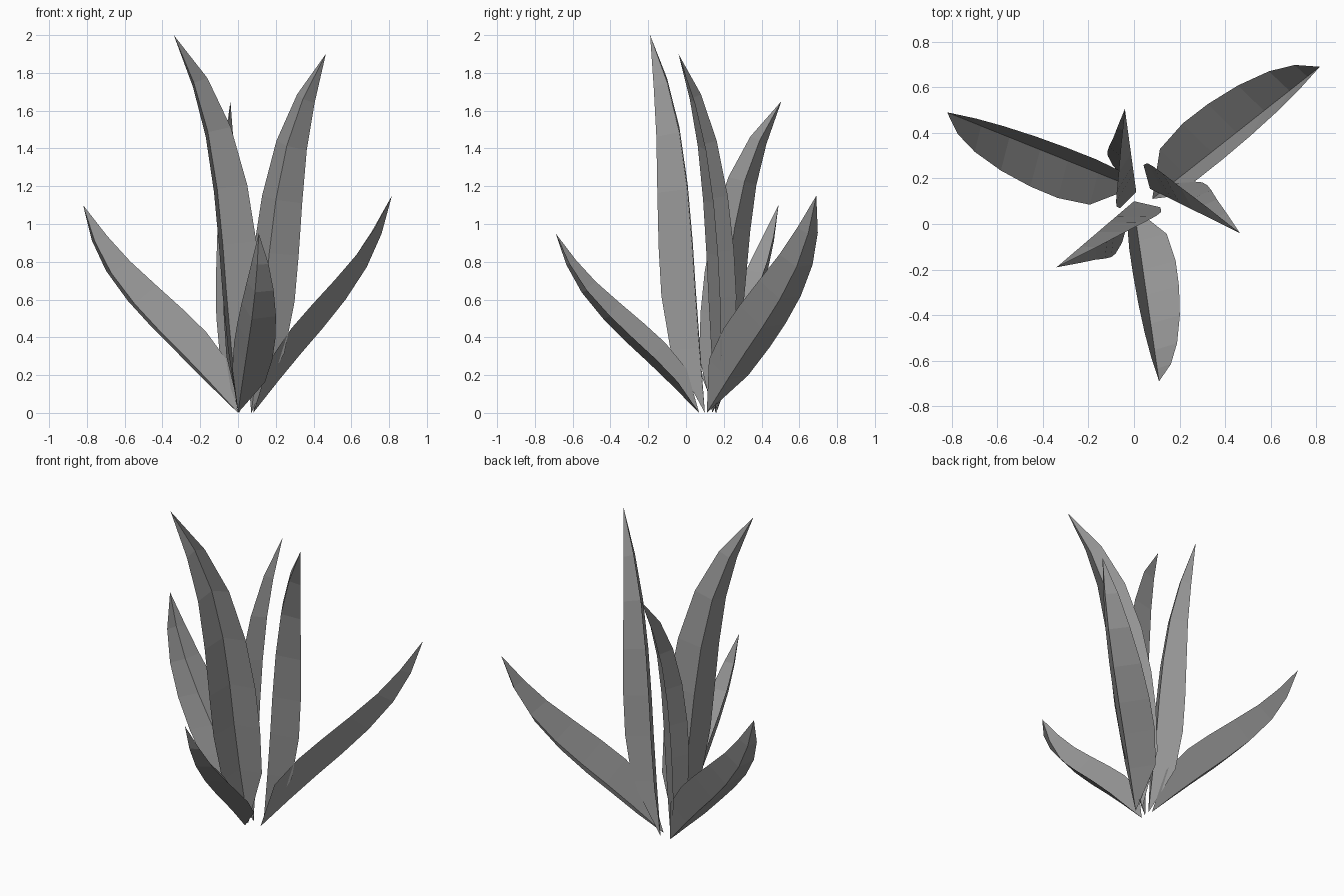
import bpy
import bmesh
from math import cos, sin, radians, copysign
from mathutils import Vector

cube = bpy.data.objects.get("Cube")
if cube:
    bpy.data.objects.remove(cube, do_unlink=True)

# Single flat colour
grey = bpy.data.materials.new("leaf_grey")
grey.use_nodes = True
colour = (0.3, 0.3, 0.3, 1)
grey.diffuse_color = colour
grey.node_tree.nodes["Principled BSDF"].inputs["Base Color"].default_value = colour

# Shared leaf outline: position along the leaf, sideways bow, half width
STATIONS = [
    (0, 0, 0), (0.17, 0.25, 0.85), (0.31, 0.5, 1), (0.435, 0.76, 0.99),
    (0.58, 0.98, 0.89), (0.73, 1, 0.69), (0.865, 0.68, 0.42), (1, 0, 0),
]
HALF_FOLD = 49
UP = Vector((0, 0, 1))


def add_leaf(name, base, tip, bow, roll, width):
    """Folded blade whose midrib arcs from base to tip.
    Positive bow sags outward, negative bow arches inward;
    roll is the direction the fold opens, measured from the leaf's left."""
    base, tip = Vector(base), Vector(tip)
    chord = tip - base
    left = UP.cross(chord).normalized()
    outward = left.cross(chord).normalized()
    ribs = [base + chord * s + outward * bow * b for s, b, w in STATIONS]

    bm = bmesh.new()
    last = len(ribs) - 1
    midrib = [bm.verts.new(p) for p in ribs]
    for side in (-1, 1):
        angle = radians(roll + side * HALF_FOLD)
        rim = [midrib[0]]
        for i in range(1, last):
            tangent = (ribs[i + 1] - ribs[i - 1]).normalized()
            opening = left.cross(tangent) * -copysign(1, bow)
            spread = left * cos(angle) + opening * sin(angle)
            rim.append(bm.verts.new(ribs[i] + spread * width * STATIONS[i][2]))
        rim.append(midrib[last])
        # Quads along the blade, triangles at both points
        for i in range(last):
            corners = [midrib[i], midrib[i + 1], rim[i + 1], rim[i]]
            bm.faces.new(list(dict.fromkeys(corners)))
    bmesh.ops.recalc_face_normals(bm, faces=bm.faces)

    mesh = bpy.data.meshes.new(name)
    bm.to_mesh(mesh)
    bm.free()
    mesh.materials.append(grey)
    leaf = bpy.data.objects.new(name, mesh)
    bpy.context.collection.objects.link(leaf)


# Tall upright leaves in the middle
add_leaf("inner_leaf_front", (0, 0.1, 0), (-0.34, -0.19, 2), -0.12, -2, 0.18)
add_leaf("inner_leaf_left", (0.07, 0.155, 0), (0.465, -0.04, 1.9), -0.115, -7, 0.17)
add_leaf("inner_leaf_back", (0.01, 0.14, 0), (-0.04, 0.505, 1.65), -0.1, -2, 0.15)

# Shorter leaves spreading outward
add_leaf("outer_leaf_left", (0.08, 0.11, 0), (0.815, 0.69, 1.15), 0.107, 59, 0.18)
add_leaf("outer_leaf_right", (0, 0.16, 0), (-0.82, 0.49, 1.1), 0.1, 59, 0.17)
add_leaf("outer_leaf_front", (0, 0.07, 0), (0.11, -0.69, 0.95), 0.088, 59, 0.15)
